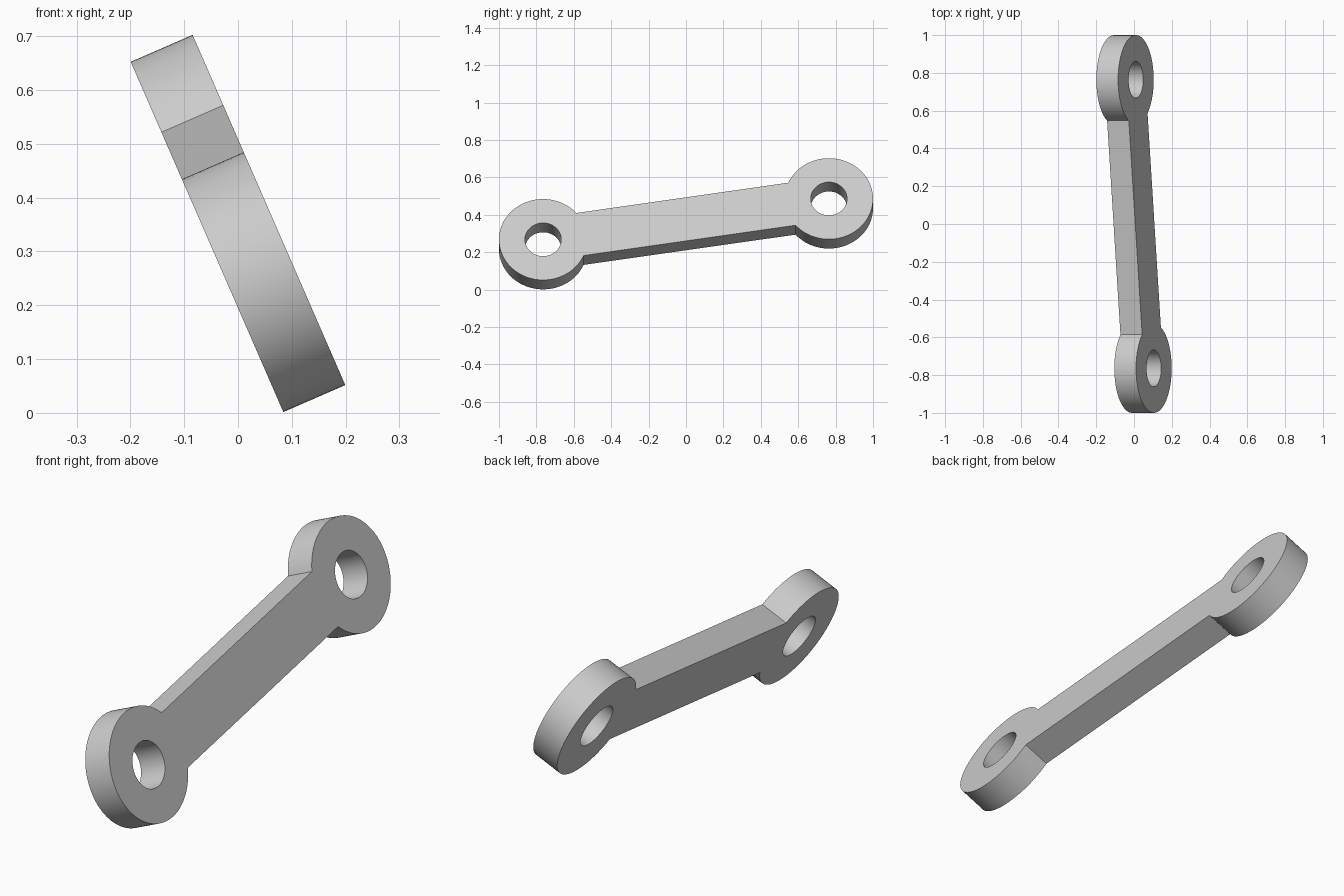
import bpy
import bmesh
from math import radians, asin, cos, sin, pi, hypot, atan2
from mathutils import Matrix, Vector

if "Cube" in bpy.data.objects:
    bpy.data.objects.remove(bpy.data.objects["Cube"], do_unlink=True)

RING, HOLE, HALF_BAR = 0.236, 0.097, 0.1255
SPAN, RISE, THICK = 0.764, 0.119, 0.1255
TILT = radians(23.55)
CENTRE_Z = 0.352
reach = hypot(SPAN, RISE)

grey = bpy.data.materials.new("plain_grey")
grey.use_nodes = True
grey.diffuse_color = (0.6, 0.6, 0.6, 1)
grey.node_tree.nodes["Principled BSDF"].inputs["Base Color"].default_value = (0.6, 0.6, 0.6, 1)


def arc(cx, radius, start, end, steps):
    return [(cx + radius * cos(start + (end - start) * i / steps),
             radius * sin(start + (end - start) * i / steps)) for i in range(steps + 1)]


# Link outline: two ring arcs joined by the straight bar edges
neck = asin(HALF_BAR / RING)
outline = arc(reach, RING, neck - pi, pi - neck, 72) + arc(-reach, RING, neck, 2 * pi - neck, 72)
holes = [arc(side * reach, HOLE, 0, 2 * pi, 64)[:-1] for side in (-1, 1)]

# Filled flat profile with thickness
curve = bpy.data.curves.new("link_profile", "CURVE")
curve.dimensions = "2D"
curve.fill_mode = "BOTH"
curve.extrude = THICK / 2
for loop in [outline] + holes:
    spline = curve.splines.new("POLY")
    spline.points.add(len(loop) - 1)
    for point, (x, y) in zip(spline.points, loop):
        point.co = (x, y, 0, 1)
    spline.use_cyclic_u = True
profile = bpy.data.objects.new("link_profile", curve)
bpy.context.collection.objects.link(profile)
bpy.context.view_layer.update()
evaluated = profile.evaluated_get(bpy.context.evaluated_depsgraph_get())
mesh = bpy.data.meshes.new_from_object(evaluated)
bpy.data.objects.remove(profile, do_unlink=True)

# Connecting link: weld, slope the bar, then lean the plate
across = Vector((cos(TILT), 0, sin(TILT)))
up = Vector((-sin(TILT), 0, cos(TILT)))
lean = Matrix((Vector((0, 1, 0)), up, across)).transposed().to_4x4()
bm = bmesh.new()
bm.from_mesh(mesh)
bmesh.ops.remove_doubles(bm, verts=bm.verts, dist=0.0001)
bmesh.ops.transform(bm, verts=bm.verts, matrix=Matrix.Translation((0, 0, CENTRE_Z)) @ lean
                    @ Matrix.Rotation(atan2(RISE, SPAN), 4, "Z"))
bmesh.ops.recalc_face_normals(bm, faces=bm.faces)
bm.to_mesh(mesh)
bm.free()
mesh.materials.clear()
mesh.materials.append(grey)
link = bpy.data.objects.new("connecting_link", mesh)
bpy.context.collection.objects.link(link)

bpy.ops.object.select_all(action="DESELECT")
link.select_set(True)
bpy.context.view_layer.objects.active = link
bpy.ops.object.shade_smooth_by_angle(angle=radians(30))
